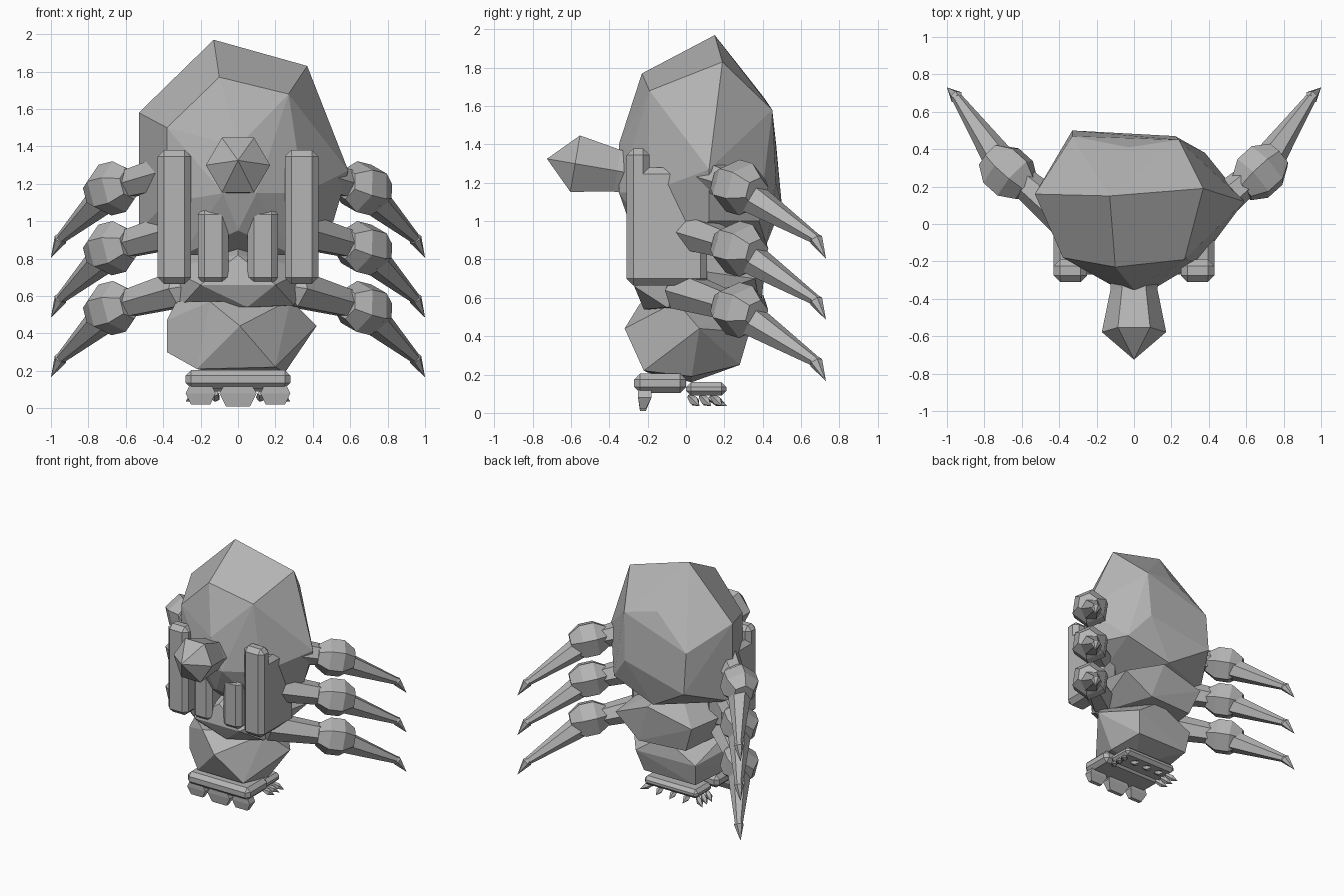
import bpy
import bmesh
from math import radians
from mathutils import Vector, Matrix

default_cube = bpy.data.objects.get("Cube")
if default_cube:
    bpy.data.objects.remove(default_cube, do_unlink=True)

# One plain stone colour for everything
stone = bpy.data.materials.new("stone grey")
stone.use_nodes = True
colour = (0.46, 0.46, 0.46, 1)
stone.diffuse_color = colour
stone.node_tree.nodes["Principled BSDF"].inputs["Base Color"].default_value = colour


def finish(name, bm):
    """Turn a bmesh into a flat shaded object."""
    bmesh.ops.recalc_face_normals(bm, faces=bm.faces)
    mesh = bpy.data.meshes.new(name)
    bm.to_mesh(mesh)
    bm.free()
    mesh.materials.append(stone)
    obj = bpy.data.objects.new(name, mesh)
    bpy.context.collection.objects.link(obj)
    return obj


def boulder(name, points):
    """Faceted rock: the convex hull of a few corner points."""
    bm = bmesh.new()
    for point in points:
        bm.verts.new(point)
    result = bmesh.ops.convex_hull(bm, input=bm.verts)
    loose = [v for v in result["geom_interior"] if isinstance(v, bmesh.types.BMVert)]
    bmesh.ops.delete(bm, geom=loose, context="VERTS")
    bmesh.ops.dissolve_limit(bm, angle_limit=radians(4), verts=bm.verts, edges=bm.edges)
    return finish(name, bm)


def rod(name, start, end, rings, sides=6, turn=0):
    """Faceted rod between two points; rings are (fraction, radius)."""
    start, end = Vector(start), Vector(end)
    axis = end - start
    frame = axis.to_track_quat("Z", "Y").to_matrix() @ Matrix.Rotation(radians(turn), 3, "Z")
    bm = bmesh.new()
    loops = []
    for fraction, radius in rings:
        centre = start + axis * fraction
        loops.append([bm.verts.new(centre + frame @ Matrix.Rotation(radians(360 * i / sides), 3, "Z")
                                   @ Vector((radius, 0, 0))) for i in range(sides)])
    for low, high in zip(loops, loops[1:]):
        for i in range(sides):
            j = (i + 1) % sides
            bm.faces.new((low[i], low[j], high[j], high[i]))
    bm.faces.new(loops[0])
    bm.faces.new(loops[-1])
    bmesh.ops.remove_doubles(bm, verts=bm.verts, dist=0.001)
    return finish(name, bm)


def slab(name, low, high, chamfer):
    """Box between two corners with chamfered edges."""
    low, high = Vector(low), Vector(high)
    bm = bmesh.new()
    bmesh.ops.create_cube(bm, size=1)
    bmesh.ops.scale(bm, vec=high - low, verts=bm.verts)
    bmesh.ops.translate(bm, vec=(low + high) / 2, verts=bm.verts)
    bmesh.ops.bevel(bm, geom=bm.edges[:], offset=chamfer, segments=1, affect="EDGES")
    return finish(name, bm)


# Three stacked boulders make the trunk
boulder("upper_body", [
    (-.13, .15, 1.97), (.37, .19, 1.83), (-.53, .16, 1.58), (-.1, -.23, 1.77),
    (.27, -.19, 1.68), (-.38, -.18, 1.5), (.59, .12, 1.27), (.51, .12, 1),
    (-.53, .16, .95), (0, -.35, 1.4), (-.08, -.35, 1.15), (.1, -.35, 1.15),
    (.35, -.2, 1.15), (-.38, -.18, 1.1), (0, -.28, .95), (-.03, .41, 1.64),
    (.24, .45, 1.58), (.22, .47, 1.2), (-.33, .47, 1.4), (-.33, .5, 1.08),
    (.38, .38, 1), (0, .42, .88), (.3, -.12, .82), (-.3, -.12, .82)])
boulder("middle_body", [
    (0, -.24, .82), (-.2, -.27, .66), (.2, -.27, .66), (-.38, 0, .75),
    (.38, 0, .75), (-.33, .4, .76), (.38, .36, .7), (.05, .42, .85),
    (-.25, .36, .55), (.15, .39, .54), (.3, -.1, .55), (-.3, -.1, .55),
    (.05, -.22, .54), (0, .1, .95)])
boulder("lower_body", [
    (-.38, -.08, .3), (-.38, -.08, .47), (-.33, -.08, .57), (.42, .07, .44),
    (.25, .03, .19), (-.22, -.2, .21), (.01, -.32, .44), (.2, -.22, .22),
    (-.15, -.24, .57), (.28, -.05, .58), (-.28, .28, .25), (.18, .28, .25),
    (-.3, .31, .42), (.22, .33, .42), (0, .3, .58), (0, .03, .16)])

# Nose: pointed hexagonal crystal, tipped slightly upward
rod("nose", (0, -.2, 1.235), (0, -.725, 1.325),
    [(0, .12), (.3, .127), (.72, .172), (1, 0)])

# Boards and teeth hanging from the face, claws down both flanks
for side, label in ((1, "left"), (-1, "right")):
    inner, outer = sorted((side * .25, side * .43))
    slab(f"{label}_face_board", (inner, -.31, .665), (outer, -.19, 1.38), .035)
    slab(f"{label}_cheek_board", (inner, -.27, .665), (outer, .11, 1.28), .035)
    inner, outer = sorted((side * .05, side * .215))
    slab(f"{label}_tooth", (inner, -.29, .665), (outer, -.02, 1.07), .035)

    for level, place in enumerate(("lower", "middle", "upper")):
        lift = level * .32

        def at(x, y, z):
            return (side * x, y, z + lift)

        name = f"{label}_{place}"
        rod(f"{name}_arm", at(.26, -.06, .65), at(.66, .28, .54),
            [(0, .06), (.1, .11), (.85, .08), (1, .08)])
        rod(f"{name}_joint", at(.575, .19, .56), at(.775, .37, .51),
            [(0, .085), (.3, .14), (.68, .14), (1, .08)], turn=20)
        rod(f"{name}_claw", at(.69, .3, .51), at(.95, .68, .265),
            [(0, .09), (.2, .08), (1, .028)])
        rod(f"{name}_claw_tip", at(.94, .67, .28), at(1, .73, .165),
            [(0, .025), (.15, .036), (1, 0)])

# Feet: two plates, three flat toes and a fringe of small spikes
slab("front_foot_plate", (-.28, -.27, .105), (.28, 0, .205), .03)
slab("back_foot_plate", (-.24, 0, .09), (.24, .21, .16), .025)
for x, half, base in ((-.2, .08, .02), (0, .1, .01), (.2, .08, .02)):
    boulder("front_toe", [
        (x + sign * half * width, y, z) for sign in (1, -1)
        for width, y, z in ((.7, -.25, .13), (.7, -.18, .13), (1, -.25, .08),
                            (1, -.18, .08), (.65, -.24, base), (.65, -.21, base))])
for side in (1, -1):
    for y in (.02, .08, .14):
        rod("side_spike", (side * .2, y, .085), (side * .28, y + .05, .035),
            [(0, .015), (.5, .025), (1, 0)], sides=5)
for x in (-.12, 0, .12):
    rod("back_spike", (x, .12, .08), (x, .215, .035),
        [(0, .015), (.5, .025), (1, 0)], sides=5)
